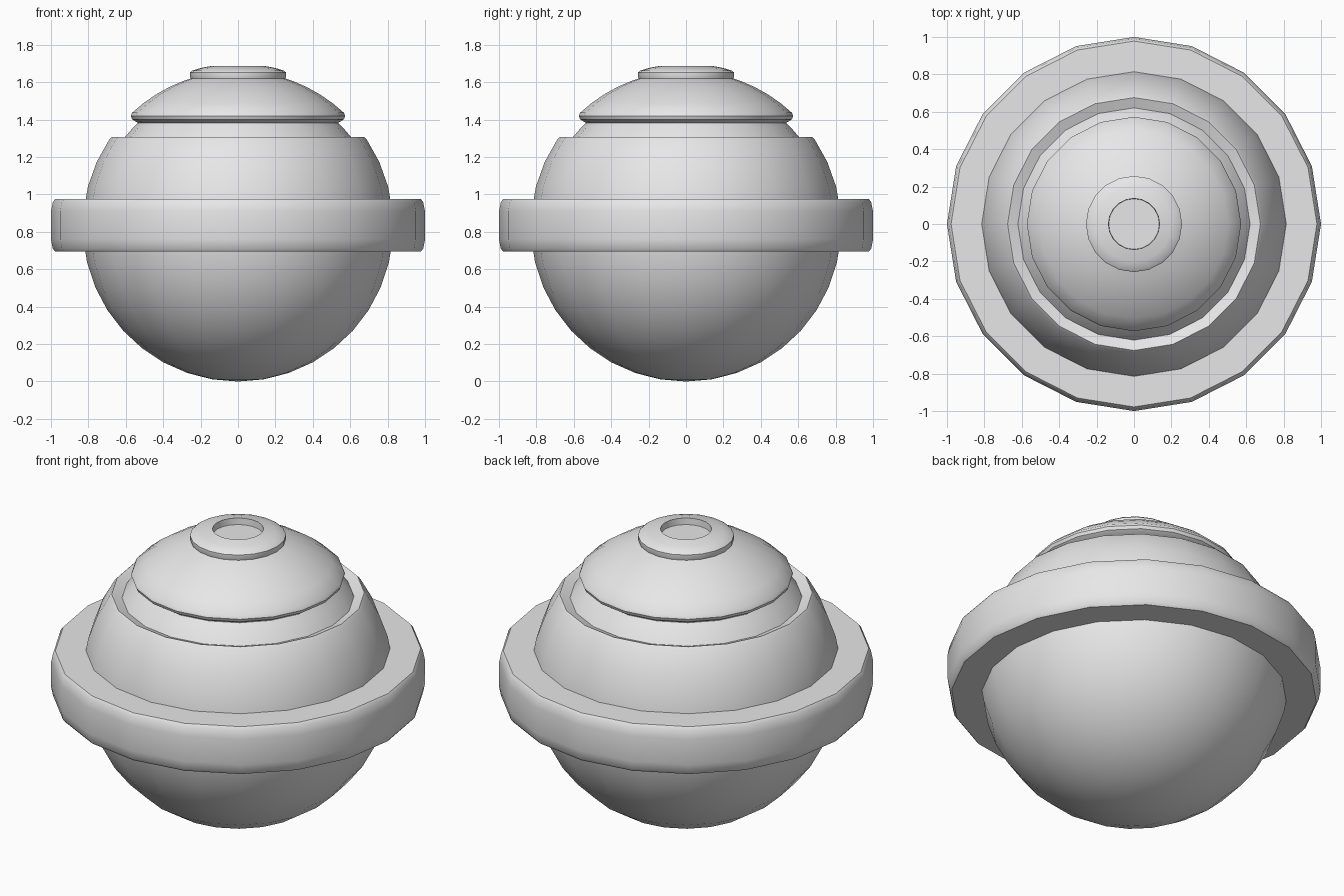
import bpy, bmesh, math

if "Cube" in bpy.data.objects:
    bpy.data.objects.remove(bpy.data.objects["Cube"], do_unlink=True)

SIDES = 20
RADIUS = 0.83      # main sphere, also the curve of the lid
CENTRE = 0.83

grey = bpy.data.materials.new("light_grey")
grey.diffuse_color = (0.8, 0.8, 0.8, 1)
grey.use_nodes = True
grey.node_tree.nodes["Principled BSDF"].inputs["Base Color"].default_value = (0.8, 0.8, 0.8, 1)


def arc(radius, start, end, steps):
    """Points (r, z) on a sphere profile, angles in degrees from the bottom pole."""
    pts = []
    for i in range(steps + 1):
        a = math.radians(start + (end - start) * i / steps)
        pts.append((max(0.0, radius * math.sin(a)), CENTRE - radius * math.cos(a)))
    return pts


def lathe(name, profile, closed=False, angle=30):
    """Turn an (r, z) profile around the z axis."""
    bm = bmesh.new()
    rings = []
    for r, z in profile:
        if r < 1e-5:
            rings.append([bm.verts.new((0, 0, z))] * SIDES)
        else:
            rings.append([bm.verts.new((r * math.cos(math.tau * k / SIDES),
                                        r * math.sin(math.tau * k / SIDES), z))
                          for k in range(SIDES)])
    pairs = list(zip(rings, rings[1:]))
    if closed:
        pairs.append((rings[-1], rings[0]))
    for low, high in pairs:
        for k in range(SIDES):
            n = (k + 1) % SIDES
            corners = list(dict.fromkeys([low[k], low[n], high[n], high[k]]))
            bm.faces.new(corners)
    mesh = bpy.data.meshes.new(name)
    bm.to_mesh(mesh)
    bm.free()
    mesh.materials.append(grey)
    obj = bpy.data.objects.new(name, mesh)
    bpy.context.collection.objects.link(obj)
    bpy.ops.object.select_all(action='DESELECT')
    obj.select_set(True)
    bpy.context.view_layer.objects.active = obj
    bpy.ops.object.shade_smooth_by_angle(angle=math.radians(angle))
    return obj


# Round body with a shallow sloped rim around its opening
body = arc(RADIUS, 0, 124, 13) + [(0.676, 1.306), (0.62, 1.284), (0.60, 1.22)]
lathe("body", body)

# Neck showing between the body and the lid
lathe("neck", arc(0.77, 118, 138, 4))

# Flat band around the middle with softened edges
lathe("belt_ring", [(0.76, 0.695), (0.978, 0.695), (0.99, 0.71), (1.0, 0.76),
                    (1.0, 0.91), (0.99, 0.96), (0.978, 0.975), (0.76, 0.975)],
      closed=True, angle=35)

# Domed lid with a thin turned-under lip
lid = [(0.50, 1.378), (0.532, 1.38), (0.566, 1.402), (0.573, 1.42)]
lid += arc(RADIUS, 137, 165, 5)
lathe("lid", lid)

# Top button with a round recess
lathe("top_button", [(0.25, 1.61), (0.257, 1.63), (0.257, 1.652), (0.245, 1.662),
                     (0.20, 1.676), (0.137, 1.688), (0.135, 1.65), (0.0, 1.65)])
